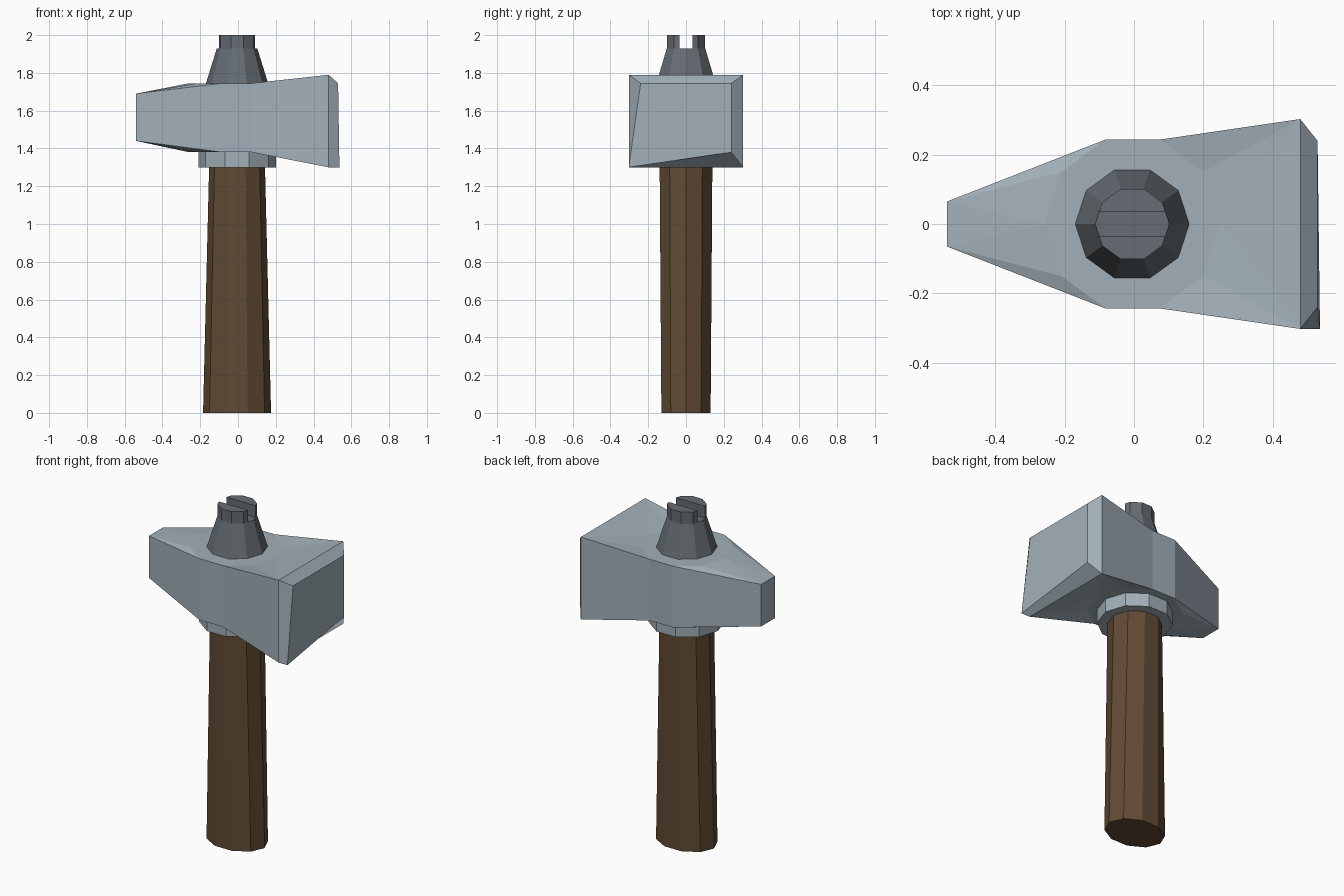
import bpy, bmesh
from math import cos, sin, radians

if "Cube" in bpy.data.objects:
    bpy.data.objects.remove(bpy.data.objects["Cube"])

CX = -0.005


def material(name, rgb):
    m = bpy.data.materials.new(name)
    m.diffuse_color = (*rgb, 1)
    m.use_nodes = True
    m.node_tree.nodes["Principled BSDF"].inputs["Base Color"].default_value = m.diffuse_color
    return m


STEEL = material("steel", (0.36, 0.43, 0.48))
DARK = material("dark_steel", (0.13, 0.15, 0.17))
WOOD = material("wood", (0.12, 0.07, 0.035))


def ring(rx, ry, z):
    """Ten-sided ring with a corner on the x axis."""
    return [(CX + rx * cos(radians(36 * i)), ry * sin(radians(36 * i)), z) for i in range(10)]


def finish(bm, name, mat):
    bmesh.ops.recalc_face_normals(bm, faces=bm.faces)
    me = bpy.data.meshes.new(name)
    bm.to_mesh(me)
    bm.free()
    me.materials.append(mat)
    ob = bpy.data.objects.new(name, me)
    bpy.context.collection.objects.link(ob)
    return ob


def loft(name, mat, *rings):
    bm = bmesh.new()
    rows = [[bm.verts.new(p) for p in r] for r in rings]
    n = len(rows[0])
    for a, b in zip(rows, rows[1:]):
        for i in range(n):
            j = (i + 1) % n
            bm.faces.new((a[i], a[j], b[j], b[i]))
    bm.faces.new(rows[0])
    bm.faces.new(rows[-1])
    return finish(bm, name, mat)


# Oval tapering handle and the collar under the head
loft("handle", WOOD, ring(0.18, 0.137, 0), ring(0.147, 0.147, 1.34))
loft("collar", STEEL, ring(0.205, 0.205, 1.30), ring(0.205, 0.205, 1.40))

# Cone on top, with two prongs leaving a slot between them
loft("top_cone", DARK, ring(0.166, 0.166, 1.74), ring(0.107, 0.107, 1.93))
for side, label in ((-1, "front"), (1, "back")):
    outline = [(0.0957, 0.034)] + [(0.107 * cos(radians(a)), 0.107 * sin(radians(a)))
                                   for a in (36, 72, 108, 144)] + [(-0.0957, 0.034)]
    loft("prong_" + label, DARK,
         *[[(CX + x, side * y, z) for x, y in outline] for z in (1.93, 2.0)])

# Head: ten-sided core stretched to a narrow peen (left) and a flared face (right)
bm = bmesh.new()


def end_corners(x, y, zs):
    return [[bm.verts.new((x, s * y, z)) for s in (-1, 1)] for z in zs]


Z = (1.38, 1.745)
core = [[bm.verts.new(p) for p in ring(0.253, 0.256, z)] for z in Z]
peen = end_corners(-0.54, 0.065, (1.44, 1.69))
flare = end_corners(0.48, 0.303, (1.30, 1.79))
face = end_corners(0.53, 0.24, Z)
face[0][0].co = (0.537, -0.303, 1.30)      # one face corner is pulled outwards

for c, p, f in zip(core, peen, flare):
    bm.faces.new(c)
    for tip, path in ((p, (3, 4, 5, 6, 7)), (f, (2, 1, 0, 9, 8))):
        a, b, mid, d, e = [c[i] for i in path]
        for tri in ((a, b, tip[1]), (b, mid, tip[1]), (mid, tip[1], tip[0]),
                    (mid, d, tip[0]), (d, e, tip[0])):
            bm.faces.new(tri)
for s, (i, j) in ((1, (2, 3)), (0, (8, 7))):
    for q in ((i, j), ):
        bm.faces.new((core[0][i], core[0][j], core[1][j], core[1][i]))
    bm.faces.new((core[0][j], peen[0][s], peen[1][s], core[1][j]))
    bm.faces.new((core[0][i], flare[0][s], flare[1][s], core[1][i]))


def loop(e):
    return [e[0][0], e[0][1], e[1][1], e[1][0]]


bm.faces.new(loop(peen))
bm.faces.new(loop(face))
lf, lc = loop(flare), loop(face)
for i in range(4):
    j = (i + 1) % 4
    bm.faces.new((lf[i], lf[j], lc[j], lc[i]))
finish(bm, "hammer_head", STEEL)
